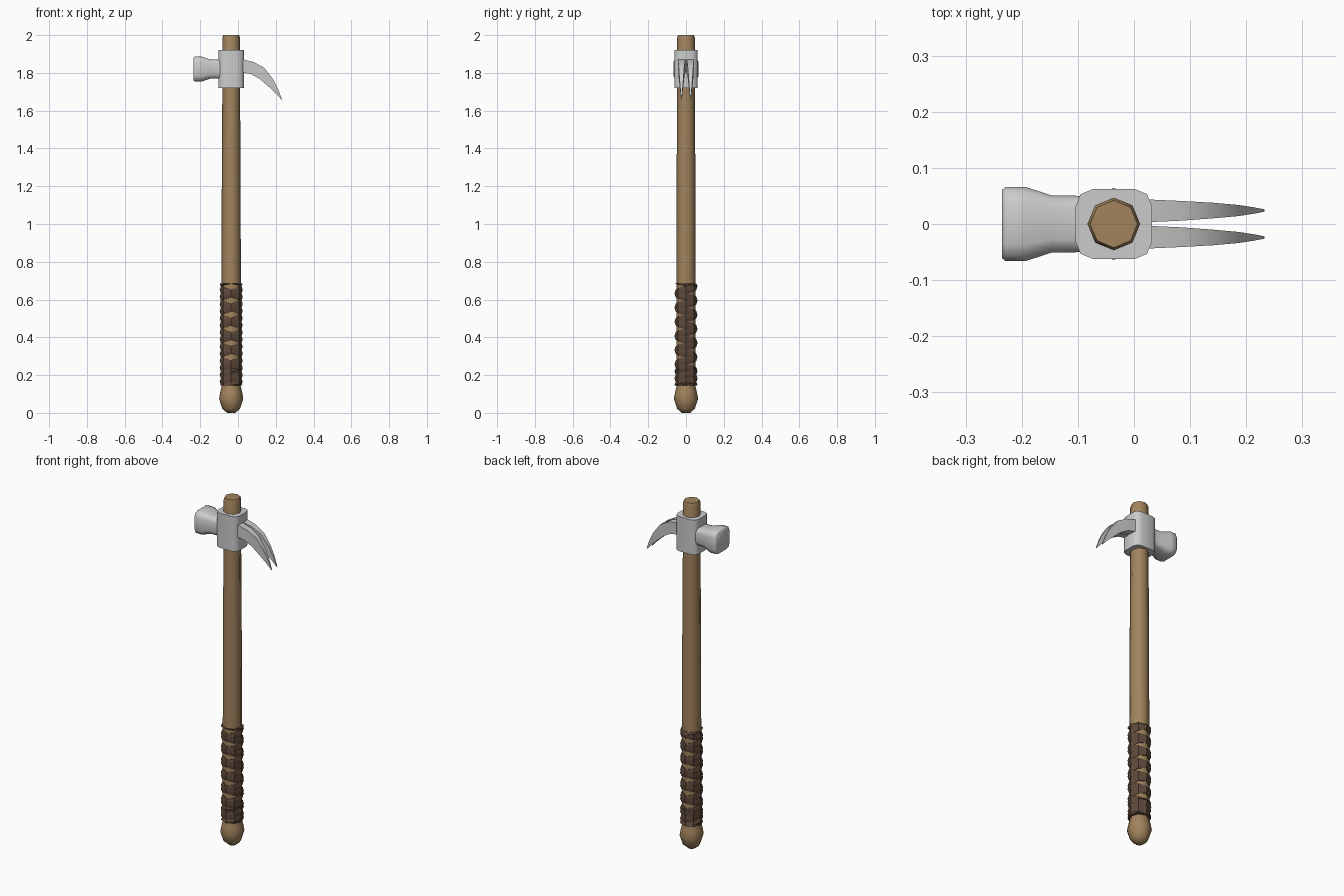
import bpy, math

if "Cube" in bpy.data.objects:
    bpy.data.objects.remove(bpy.data.objects["Cube"])

CX = -0.036      # handle axis
HEAD_Z = 1.82    # height of the striking axis


def material(name, colour):
    m = bpy.data.materials.new(name)
    m.diffuse_color = (*colour, 1)
    m.use_nodes = True
    m.node_tree.nodes["Principled BSDF"].inputs["Base Color"].default_value = m.diffuse_color
    return m


wood = material("wood", (0.36, 0.23, 0.11))
leather = material("leather", (0.11, 0.065, 0.043))


def loft(name, rings, mat=None, angle=40):
    """Skin a list of equal-length closed rings and cap both ends."""
    n = len(rings[0])
    verts = [p for r in rings for p in r]
    faces = [(i * n + j, i * n + (j + 1) % n, (i + 1) * n + (j + 1) % n, (i + 1) * n + j)
             for i in range(len(rings) - 1) for j in range(n)]
    faces += [tuple(range(n))[::-1], tuple(range(len(verts) - n, len(verts)))]
    me = bpy.data.meshes.new(name)
    me.from_pydata(verts, [], faces)
    ob = bpy.data.objects.new(name, me)
    bpy.context.collection.objects.link(ob)
    if mat:
        me.materials.append(mat)
    bpy.ops.object.select_all(action='DESELECT')
    ob.select_set(True)
    bpy.context.view_layer.objects.active = ob
    bpy.ops.object.mode_set(mode='EDIT')
    bpy.ops.mesh.select_all(action='SELECT')
    bpy.ops.mesh.normals_make_consistent(inside=False)
    bpy.ops.object.mode_set(mode='OBJECT')
    bpy.ops.object.shade_smooth_by_angle(angle=math.radians(angle))
    return ob


def rounded_rect(hx, hy, r):
    """Rectangle outline with two-segment corners."""
    pts = []
    for k, (sx, sy) in enumerate([(1, 1), (-1, 1), (-1, -1), (1, -1)]):
        for s in range(3):
            a = math.pi / 2 * k + math.pi / 4 * s
            pts.append((sx * (hx - r) + r * math.cos(a), sy * (hy - r) + r * math.sin(a)))
    return pts


# Eight-sided handle with a swollen pommel
profile = [(0.022, 0.0), (0.047, 0.022), (0.064, 0.075), (0.058, 0.11), (0.048, 0.15),
           (0.051, 0.25), (0.051, 0.7), (0.050, 1.2), (0.047, 1.7), (0.047, 1.985), (0.042, 2.0)]
loft("handle", [[(CX + r * math.cos(math.pi / 4 * j), r * math.sin(math.pi / 4 * j), z)
                 for j in range(8)] for r, z in profile], wood, 50)


# Leather strips wound in both directions, crossing at front and back
def wrap(name, direction, phase, z0, z1, pitch=0.075, width=0.043):
    rings = []
    steps = int((z1 - z0 + pitch) / pitch * 8)
    for i in range(steps + 1):
        a = phase + direction * math.pi / 4 * i
        zc = z0 - pitch / 2 + pitch * i / 8
        ring = []
        for r, dz in [(0.046, -0.5), (0.054, -0.5), (0.061, 0), (0.054, 0.5), (0.046, 0.5)]:
            z = min(max(zc + dz * width, z0), z1 + 0.001 * dz)
            ring.append((CX + r * math.cos(a), r * math.sin(a), z))
        rings.append(ring)
    loft(name, rings, leather, 40)


wrap("grip_wrap_right", 1, -math.pi / 2, 0.145, 0.685)
wrap("grip_wrap_left", -1, -math.pi / 2, 0.145, 0.685)
wrap("grip_wrap_end", 1, math.pi / 2, 0.145, 0.235)

# Head socket around the handle
outline = rounded_rect(0.068, 0.062, 0.030)
loft("head_socket", [[(CX + x, y, z) for x, y in outline] for z in (1.72, 1.92)], angle=50)

# Striking poll with a flared face
poll = [(-0.235, 0.061), (-0.229, 0.066), (-0.193, 0.066), (-0.147, 0.051), (-0.08, 0.050)]
loft("striking_poll", [[(x, y, HEAD_Z + z) for y, z in rounded_rect(h, h, h * 0.45)]
                       for x, h in poll], angle=50)

# Two curved claws: upper x,z / lower x,z / inner y / outer y
claw = [(0.02, 1.873, 0.02, 1.803, 0.003, 0.044),
        (0.085, 1.857, 0.07, 1.793, 0.006, 0.041),
        (0.14, 1.826, 0.115, 1.768, 0.010, 0.038),
        (0.185, 1.767, 0.16, 1.729, 0.014, 0.034),
        (0.212, 1.714, 0.197, 1.695, 0.018, 0.030),
        (0.233, 1.660, 0.230, 1.659, 0.022, 0.026)]
for side, s in (("back", 1), ("front", -1)):
    loft("claw_" + side, [[(ux, s * a, uz), (ux, s * b, uz), (lx, s * b, lz), (lx, s * a, lz)]
                          for ux, uz, lx, lz, a, b in claw])
